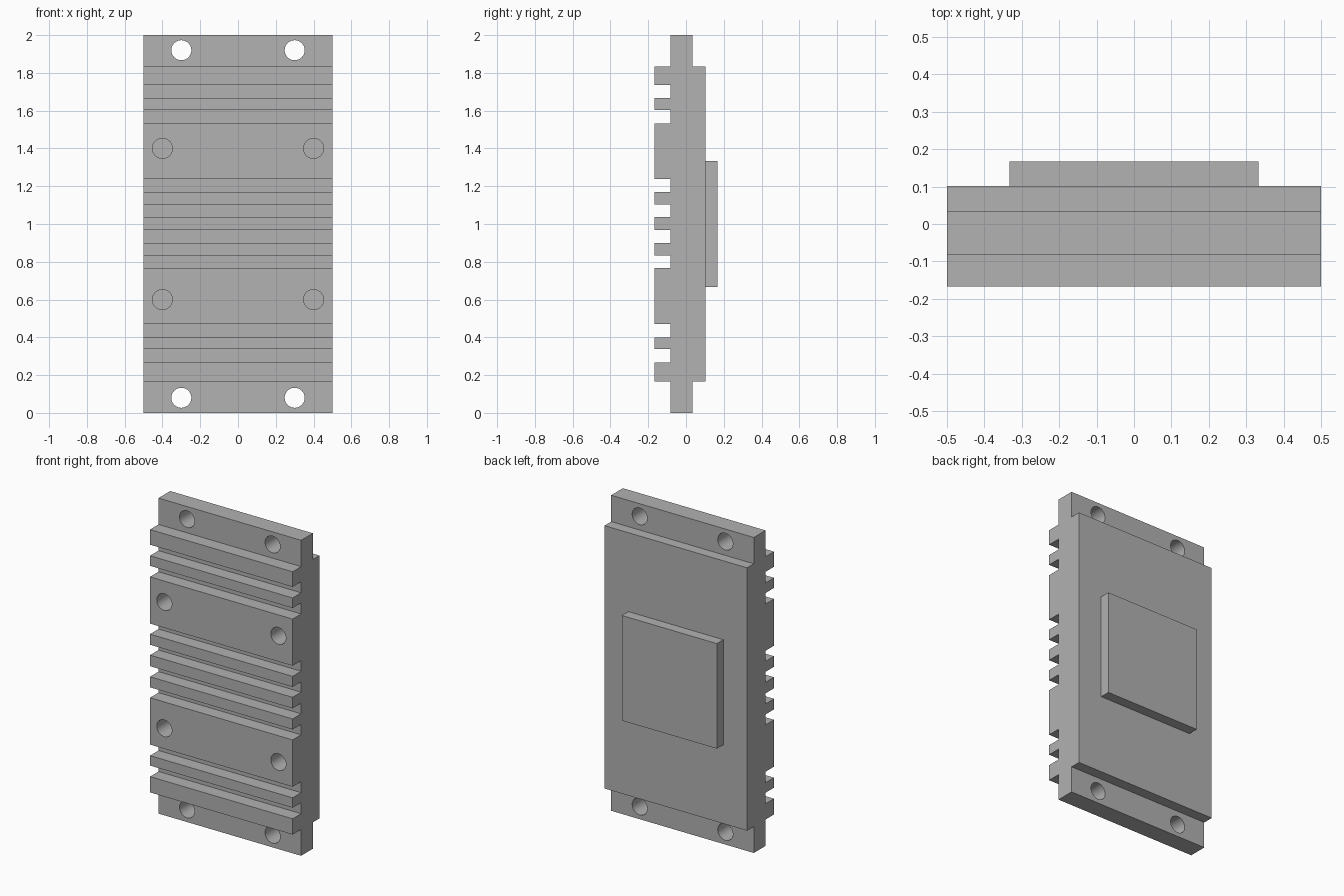
import bpy
import bmesh
from math import pi, radians
from mathutils import Matrix, Vector

cube = bpy.data.objects.get("Cube")
if cube:
    bpy.data.objects.remove(cube, do_unlink=True)

# Single plain metal colour
metal = bpy.data.materials.new("grey metal")
metal.use_nodes = True
grey = (0.445, 0.445, 0.445, 1)
metal.diffuse_color = grey
metal.node_tree.nodes["Principled BSDF"].inputs["Base Color"].default_value = grey

HALF_WIDTH = 0.5
FIN_Y, GROOVE_Y, TAB_Y, BACK_Y, PAD_Y = -0.167, -0.082, 0.035, 0.102, 0.167


def make_object(name, bm):
    bmesh.ops.recalc_face_normals(bm, faces=bm.faces)
    mesh = bpy.data.meshes.new(name)
    bm.to_mesh(mesh)
    bm.free()
    mesh.materials.append(metal)
    obj = bpy.data.objects.new(name, mesh)
    bpy.context.collection.objects.link(obj)
    return obj


def extrude_profile(name, points, half_width):
    """Sweep a closed (y, z) outline across x."""
    bm = bmesh.new()
    face = bm.faces.new([bm.verts.new((-half_width, y, z)) for y, z in points])
    swept = bmesh.ops.extrude_face_region(bm, geom=[face])["geom"]
    verts = [v for v in swept if isinstance(v, bmesh.types.BMVert)]
    bmesh.ops.translate(bm, vec=Vector((2 * half_width, 0, 0)), verts=verts)
    return make_object(name, bm)


# Body outline: ribs on the front, a stepped tab at each end
fins = [(0.167, 0.267), (0.337, 0.4), (0.47, 0.767), (0.833, 0.9),
        (0.967, 1.037), (1.103, 1.17), (1.237, 1.533), (1.603, 1.667),
        (1.737, 1.833)]
outline = [(GROOVE_Y, 0)]
for low, high in fins:
    outline += [(GROOVE_Y, low), (FIN_Y, low), (FIN_Y, high), (GROOVE_Y, high)]
bottom, top = fins[0][0], fins[-1][1]
outline += [(GROOVE_Y, 2), (TAB_Y, 2), (TAB_Y, top), (BACK_Y, top),
            (BACK_Y, bottom), (TAB_Y, bottom), (TAB_Y, 0)]
body = extrude_profile("finned_body", outline, HALF_WIDTH)

# Holes: through the end tabs, blind in the two wide ribs
bm = bmesh.new()


def add_holes(x, dz, y_front, y_back):
    for sx in (-1, 1):
        for sz in (-1, 1):
            place = Matrix.Translation((sx * x, (y_front + y_back) / 2, 1 + sz * dz))
            bmesh.ops.create_cone(bm, cap_ends=True, segments=48,
                                  radius1=0.053, radius2=0.053,
                                  depth=y_back - y_front,
                                  matrix=place @ Matrix.Rotation(pi / 2, 4, "X"))


add_holes(0.3, 0.92, -0.2, 0.2)
add_holes(0.4, 0.4, -0.2, TAB_Y)
cutter = make_object("hole_cutter", bm)
cutter.hide_render = True

drill = body.modifiers.new("holes", "BOOLEAN")
drill.operation = "DIFFERENCE"
drill.solver = "EXACT"
drill.object = cutter
bpy.ops.object.select_all(action="DESELECT")
body.select_set(True)
bpy.context.view_layer.objects.active = body
bpy.ops.object.modifier_apply(modifier=drill.name)
bpy.data.objects.remove(cutter, do_unlink=True)
bpy.ops.object.shade_smooth_by_angle(angle=radians(30))

# Raised contact pad on the back
extrude_profile("contact_pad", [(BACK_Y, 0.667), (PAD_Y, 0.667),
                                (PAD_Y, 1.333), (BACK_Y, 1.333)], 0.333)
